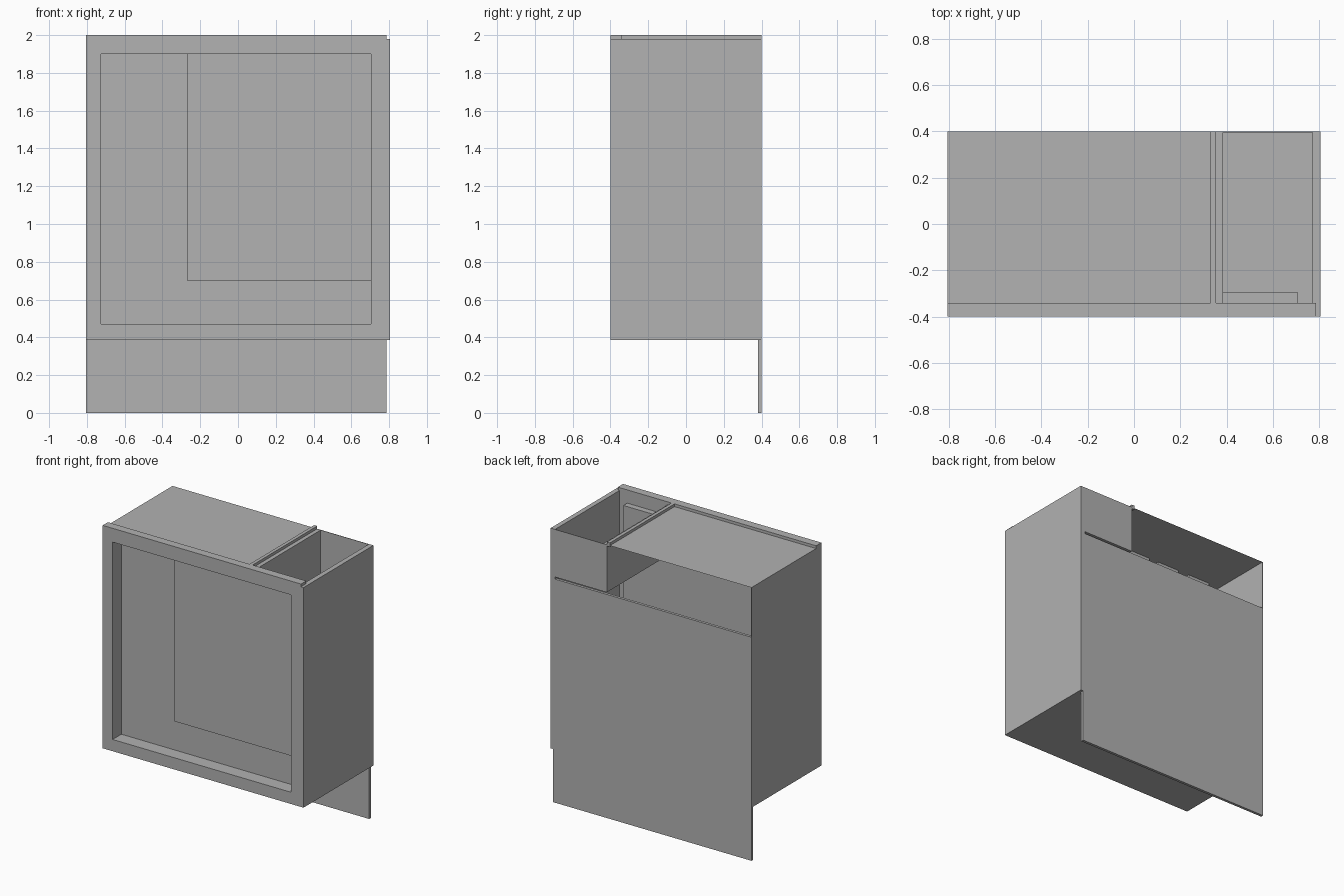
import bpy, bmesh

cube = bpy.data.objects.get("Cube")
if cube:
    bpy.data.objects.remove(cube, do_unlink=True)

grey = bpy.data.materials.new("plain_grey")
grey.use_nodes = True
COLOUR = (0.445, 0.445, 0.445, 1)
grey.diffuse_color = COLOUR
grey.node_tree.nodes["Principled BSDF"].inputs["Base Color"].default_value = COLOUR

LEFT, RIGHT, FRONT, BACK = -0.805, 0.805, -0.4, 0.4
FRAME_RIGHT, FRAME_BACK = 0.785, -0.34
BASE, LID, TOP, SHELF = 0.385, 1.98, 2.0, 1.635
SKIN = 0.004


def finish(bm, name, fix_normals=True):
    if fix_normals:
        bmesh.ops.recalc_face_normals(bm, faces=bm.faces)
    mesh = bpy.data.meshes.new(name)
    bm.to_mesh(mesh)
    bm.free()
    mesh.materials.append(grey)
    obj = bpy.data.objects.new(name, mesh)
    bpy.context.collection.objects.link(obj)
    return obj


def box(name, x, y, z):
    bm = bmesh.new()
    bmesh.ops.create_cube(bm, size=1)
    for v in bm.verts:
        v.co = [a + (c + 0.5) * (b - a) for c, (a, b) in zip(v.co, (x, y, z))]
    return finish(bm, name)


def ring(name, outer, inner, y0, y1):
    """Rectangular frame; rectangles are x0, x1, z0, z1."""
    bm = bmesh.new()
    loops = []
    for x0, x1, z0, z1 in (outer, inner):
        loops.append([bm.verts.new((x, y0, z))
                      for x, z in ((x0, z0), (x1, z0), (x1, z1), (x0, z1))])
    o, i = loops
    faces = [bm.faces.new((o[k], o[(k + 1) % 4], i[(k + 1) % 4], i[k])) for k in range(4)]
    ext = bmesh.ops.extrude_face_region(bm, geom=faces, use_keep_orig=True)
    for g in ext["geom"]:
        if isinstance(g, bmesh.types.BMVert):
            g.co.y = y1
    return finish(bm, name)


def pocketed_sheet(name, x0, x1, z, pockets, depth):
    """Thin horizontal sheet with a row of square pockets sunk into it."""
    bm = bmesh.new()
    xs = [x0] + [x for p in pockets for x in p] + [x1]
    ys = [FRAME_BACK, -0.235, -0.055, BACK]
    grid = [[bm.verts.new((x, y, z)) for y in ys] for x in xs]
    sunk = []
    for i in range(len(xs) - 1):
        for j in range(3):
            f = bm.faces.new((grid[i][j], grid[i + 1][j], grid[i + 1][j + 1], grid[i][j + 1]))
            if i % 2 and j == 1:
                sunk.append(f)
    ext = bmesh.ops.extrude_face_region(bm, geom=sunk)
    down = [g for g in ext["geom"] if isinstance(g, bmesh.types.BMVert)]
    bmesh.ops.translate(bm, verts=down, vec=(0, 0, -depth))
    # merge the coplanar cells around the pockets
    bmesh.ops.dissolve_limit(bm, angle_limit=0.01, verts=bm.verts, edges=bm.edges)
    return finish(bm, name, False)


# Front frame and its recessed backing tray
opening = (-0.725, 0.705, 0.47, 1.9)
ring("front_frame", (LEFT, FRAME_RIGHT, BASE, TOP), opening, FRONT, FRAME_BACK)
ox0, ox1, oz0, oz1 = opening
rim = (ox0 - SKIN, ox1 + SKIN, oz0 - SKIN, oz1 + SKIN)
ring("recess_rim", rim, opening, FRAME_BACK, -0.3)
box("recess_back", (rim[0], rim[1]), (-0.3, -0.3 + SKIN), (rim[2], rim[3]))
box("front_plate", (-0.27, ox1), (FRAME_BACK, -0.3), (0.7, oz1))

# Cabinet shell
box("right_wall", (0.77, RIGHT), (FRONT, BACK), (BASE, LID))
box("left_wall", (LEFT, LEFT + SKIN), (FRAME_BACK, BACK), (BASE, LID))
box("bottom", (LEFT, 0.77), (FRAME_BACK, BACK), (BASE, BASE + SKIN))
box("back_panel", (LEFT, FRAME_RIGHT), (0.38, BACK), (0, 1.62))

# Lid with four pockets and its edge ridge
pocketed_sheet("lid", LEFT, 0.33, LID,
               [(-0.71, -0.53), (-0.44, -0.26), (-0.185, 0), (0.09, 0.27)], 0.08)
box("lid_ridge", (0.33, 0.355), (FRAME_BACK, BACK), (LID - 0.01, TOP))

# Open compartment beside the lid
box("compartment_divider", (0.355, 0.385), (FRAME_BACK, BACK), (SHELF, LID))
box("compartment_back", (0.385, 0.77), (BACK - SKIN, BACK), (SHELF, LID))
pocketed_sheet("compartment_floor", 0.385, 0.77, SHELF, [(0.48, 0.66)], 0.08)
